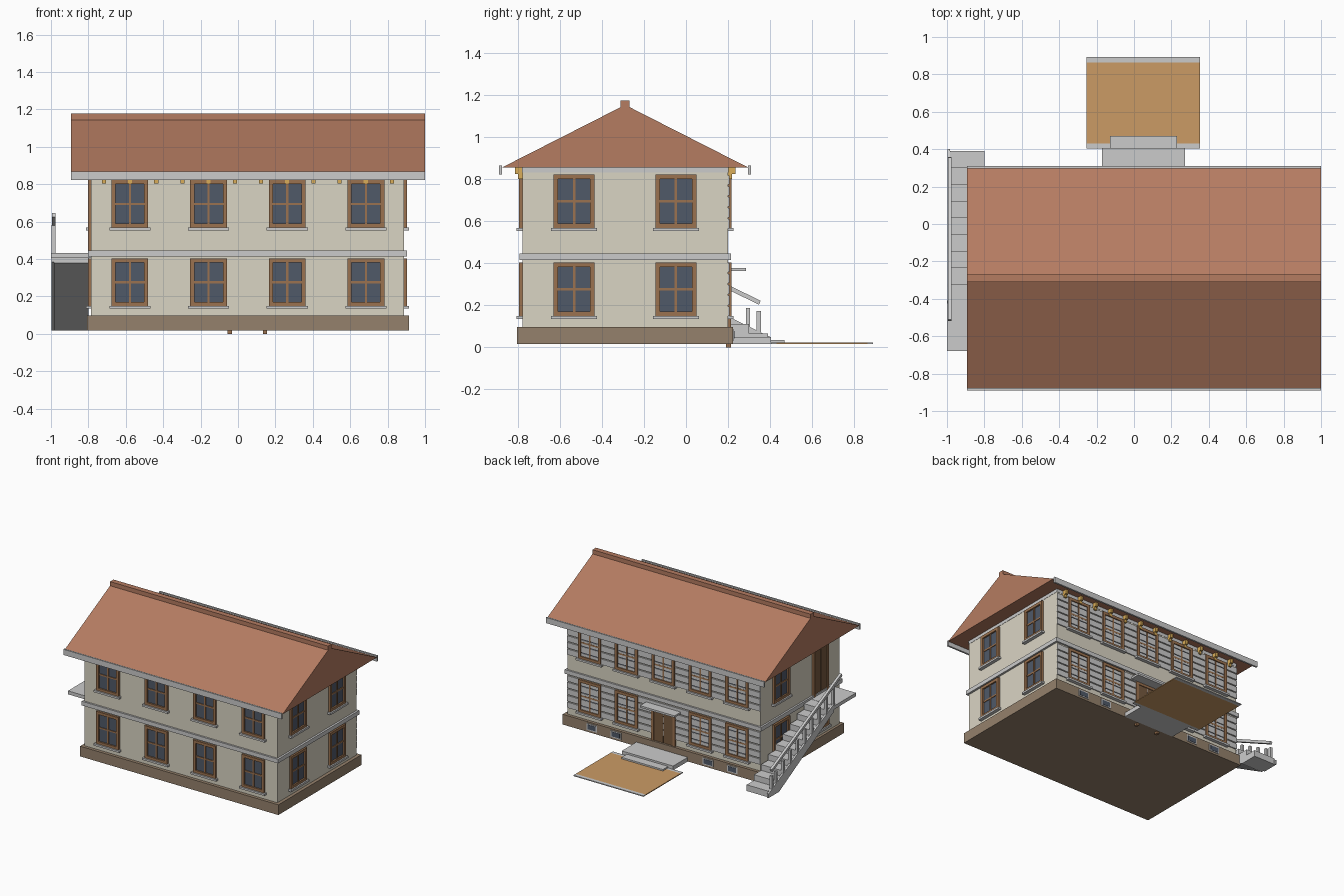
import bpy, math
from mathutils import Vector

if "Cube" in bpy.data.objects:
    bpy.data.objects.remove(bpy.data.objects["Cube"])


def mat(name, r, g, b):
    m = bpy.data.materials.new(name)
    m.diffuse_color = (r, g, b, 1)
    m.use_nodes = True
    m.node_tree.nodes["Principled BSDF"].inputs["Base Color"].default_value = m.diffuse_color
    return m


CREAM = mat("cream_plaster", .70, .66, .55)
STONE = mat("plinth_stone", .30, .22, .15)
TILE = mat("roof_tile", .46, .20, .12)
WOOD = mat("frame_wood", .33, .17, .08)
DOOR = mat("door_wood", .18, .10, .05)
GLASS = mat("glass", .08, .10, .14)
SAND = mat("path_sand", .60, .33, .13)
GOLD = mat("bracket_ochre", .70, .42, .10)


def make(name, verts, faces, m=None):
    me = bpy.data.meshes.new(name)
    me.from_pydata(verts, [], faces)
    ob = bpy.data.objects.new(name, me)
    bpy.context.collection.objects.link(ob)
    if m:
        me.materials.append(m)
    return ob


def boxes(name, items, m=None):
    """One mesh of boxes, each (x0, x1, y0, y1, z0, z1)."""
    v, f = [], []
    for a, b, c, d, e, g in items:
        a, b, c, d = min(a, b), max(a, b), min(c, d), max(c, d)
        n = len(v)
        v += [(x, y, z) for z in (e, g) for x, y in ((a, c), (b, c), (b, d), (a, d))]
        f += [[n + i for i in q] for q in ((3, 2, 1, 0), (4, 5, 6, 7), (0, 1, 5, 4),
                                           (1, 2, 6, 5), (2, 3, 7, 6), (3, 0, 4, 7))]
    return make(name, v, f, m)


def extrude_x(name, prof, x0, x1, m=None):
    """Extrude a counter-clockwise (y, z) profile along x."""
    n = len(prof)
    v = [(x, y, z) for x in (x0, x1) for y, z in prof]
    f = [list(range(n))[::-1], list(range(n, 2 * n))]
    f += [[i, (i + 1) % n, (i + 1) % n + n, i + n] for i in range(n)]
    return make(name, v, f, m)


X0, X1, Y0, Y1 = -.787, .888, -.78, .20


def on_wall(side, u0, u1, d0, d1, z0, z1):
    """Box along a wall: u runs along it, d is the distance outward."""
    if side == "front":
        return (u0, u1, Y0 - d0, Y0 - d1, z0, z1)
    if side == "back":
        return (u0, u1, Y1 + d0, Y1 + d1, z0, z1)
    if side == "right":
        return (X1 + d0, X1 + d1, u0, u1, z0, z1)
    return (X0 - d0, X0 - d1, u0, u1, z0, z1)


def window(side, u, z0, w=.196, h=.256):
    z1, t, a = z0 + h, .022, w / 2
    def B(*k): return on_wall(side, *k)
    boxes(side + "_window_frame", [
        B(u - a, u - a + t, -.01, .016, z0, z1), B(u + a - t, u + a, -.01, .016, z0, z1),
        B(u - a + t, u + a - t, -.01, .016, z0, z0 + t), B(u - a + t, u + a - t, -.01, .016, z1 - t, z1),
        B(u - .006, u + .006, -.01, .010, z0 + t, z1 - t),
        B(u - a + t, u + a - t, -.01, .009, z0 + h / 2 - .006, z0 + h / 2 + .006)], WOOD)
    boxes(side + "_window_glass", [B(u - a + t, u + a - t, -.01, .004, z0 + t, z1 - t)], GLASS)
    boxes(side + "_window_sill", [B(u - a - .012, u + a + .012, -.01, .027, z0 - .013, z0 + .002)])


# House body
boxes("walls", [(X0, X1, Y0, Y1, .09, .835)], CREAM)
boxes("plinth", [(-.807, .914, -.805, .224, .017, .097)], STONE)
boxes("floor_band", [(X0 - .014, X1 + .016, Y0 - .014, Y1 + .014, .415, .447)])
boxes("eaves_cornice", [(X0 - .002, X1 + .002, Y0 - .002, Y1 + .002, .832, .858)])

# Roof
extrude_x("roof", [(-.876, .857), (.296, .857), (-.29, 1.155)], -.893, 1.0, TILE)
boxes("ridge_cap", [(-.893, 1.0, -.311, -.269, 1.135, 1.177)], TILE)
boxes("fascia", [(-.893, 1.0, -.89, -.876, .823, .867), (-.893, 1.0, .296, .31, .823, .867)])
boxes("eaves_brackets", [on_wall(s, x - .011, x + .011, -.005, d, z, .857)
                         for s in ("front", "back") for x in [-.717 + .14 * i for i in range(12)]
                         for d, z in ((.035, .825), (.02, .803))], GOLD)

# Grey horizontal boarding on the back wall
boxes("back_boarding", [(X0, X1, Y1 - .005, Y1 + .008, z + .052 * i, z + .052 * i + .044)
                        for z in (.15, .567) for i in range(5)])

# Windows
BACK_X = [.05 + .32 * i for i in range(-2, 3)]
for z in (.148, .567):
    for i in range(4):
        window("front", -.578 + .4207 * i, z)
    for y in (-.533, -.048):
        window("right", y, z)
        if not (z > .5 and y < -.3):
            window("left", y, z)
    for x in BACK_X:
        if z > .5 or abs(x - .05) > .1:
            window("back", x, z)

# Cellar windows in the plinth
for x in (.66, .45, -.35, -.56):
    boxes("cellar_window_frame", [(x - .045, x + .045, .215, .228, .033, .085)])
    boxes("cellar_window_glass", [(x - .035, x + .035, .215, .230, .041, .077)], GLASS)

# Entrance door with canopy, steps and path
boxes("entrance_frame", [(-.055, -.033, .19, .215, 0, .36), (.133, .155, .19, .215, 0, .36),
                         (-.033, .133, .19, .215, .34, .36)], WOOD)
boxes("entrance_door", [(-.033, .048, .19, .209, .09, .34), (.052, .133, .19, .209, .09, .34)], DOOR)
boxes("entrance_canopy", [(-.10, .20, .19, .285, .364, .379)])
boxes("entrance_steps", [(-.172, .274, .22, .405, .017, .05), (-.128, .23, .405, .47, .022, .036)])
boxes("path", [(-.255, .353, .43, .864, .017, .024)], SAND)
boxes("path_edging", [(-.255, .353, .404, .43, .017, .024), (-.255, .353, .864, .892, .017, .024)])

# Upper side door
boxes("side_door_frame", [on_wall("left", -.625, -.603, -.01, .016, .43, .823),
                          on_wall("left", -.463, -.441, -.01, .016, .43, .823),
                          on_wall("left", -.603, -.463, -.01, .016, .80, .823)], WOOD)
boxes("side_door", [on_wall("left", -.603, -.535, -.01, .009, .43, .80),
                    on_wall("left", -.531, -.463, -.01, .009, .43, .80)], DOOR)

# Outside staircase: stepped top over a sloping soffit
N, RUN, RISE = 9, .0889, .0456
prof = [(.39, .017)]
for i in range(N):
    y = .39 - RUN * i
    z = .02 + RISE * (i + 1)
    prof += [(y, z), (y - RUN, z)]
prof += [(-.41, .38), (.25, .017)]
extrude_x("side_stairs", prof, -.985, -.80)
extrude_x("stair_stringer", [(.40, .017), (.40, .05), (-.41, .445), (-.41, .385), (.27, .017)], -.997, -.983)
boxes("stair_landing", [(-1.0, -.787, -.68, -.41, .405, .432)])

# Stair railing
posts = [(.347, .04, .172)]
for k in range(9):
    y = .295 - .0889 * k
    top = .187 + .0494 * k
    posts.append((y, top - .16, top))
boxes("railing_posts", [(-.996, -.976, y - .01, y + .01, a, b) for y, a, b in posts])
extrude_x("handrail", [(.355, .222), (.348, .203), (-.518, .625), (-.510, .645)][::-1], -.995, -.975)
